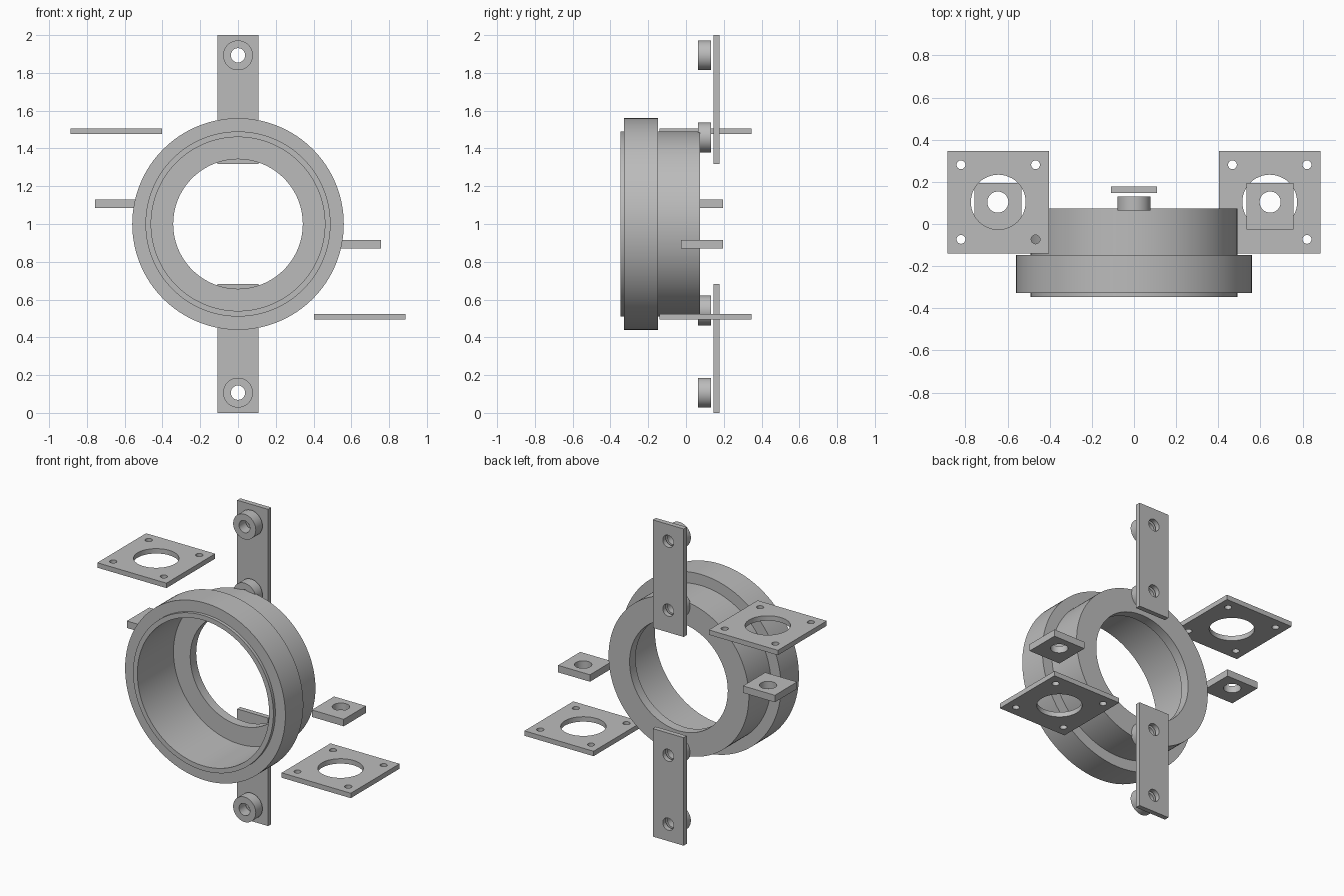
import bpy, bmesh
from math import cos, sin, pi, radians

cube = bpy.data.objects.get("Cube")
if cube:
    bpy.data.objects.remove(cube)

gray = bpy.data.materials.new("plain_gray")
gray.use_nodes = True
gray.diffuse_color = (0.5, 0.5, 0.5, 1)
gray.node_tree.nodes["Principled BSDF"].inputs["Base Color"].default_value = (0.5, 0.5, 0.5, 1)


def finish(name, bm):
    """Turn a bmesh into a shaded, coloured object."""
    bmesh.ops.remove_doubles(bm, verts=bm.verts[:], dist=0.0001)
    bmesh.ops.recalc_face_normals(bm, faces=bm.faces[:])
    mesh = bpy.data.meshes.new(name)
    bm.to_mesh(mesh)
    bm.free()
    mesh.materials.append(gray)
    obj = bpy.data.objects.new(name, mesh)
    bpy.context.collection.objects.link(obj)
    bpy.ops.object.select_all(action='DESELECT')
    obj.select_set(True)
    bpy.context.view_layer.objects.active = obj
    bpy.ops.object.shade_smooth_by_angle(angle=radians(30))
    return obj


def circle(x, y, r, n=48):
    return [(x + r * cos(2 * pi * i / n), y + r * sin(2 * pi * i / n)) for i in range(n)]


def rectangle(x, y, w, h):
    return [(x + a * w / 2, y + b * h / 2) for a, b in ((-1, -1), (1, -1), (1, 1), (-1, 1))]


def sheet(name, outlines, thickness, location, upright=False):
    """Extrude an outline with holes; later outlines cut the first."""
    curve = bpy.data.curves.new(name + "_outline", 'CURVE')
    curve.dimensions = '2D'
    curve.fill_mode = 'BOTH'
    curve.extrude = thickness / 2
    for points in outlines:
        spline = curve.splines.new('POLY')
        spline.points.add(len(points) - 1)
        for p, (x, y) in zip(spline.points, points):
            p.co = (x, y, 0, 1)
        spline.use_cyclic_u = True
    helper = bpy.data.objects.new(name + "_outline", curve)
    bpy.context.collection.objects.link(helper)
    bpy.context.view_layer.update()
    graph = bpy.context.evaluated_depsgraph_get()
    mesh = bpy.data.meshes.new_from_object(helper.evaluated_get(graph))
    bm = bmesh.new()
    bm.from_mesh(mesh)
    bpy.data.objects.remove(helper)
    bpy.data.curves.remove(curve)
    bpy.data.meshes.remove(mesh)
    obj = finish(name, bm)
    obj.location = location
    if upright:
        obj.rotation_euler.x = pi / 2
    return obj


# Ring housing: closed (radius, y) section spun about the y axis
section = [(0.46, -0.347), (0.49, -0.347), (0.49, -0.327), (0.56, -0.327),
           (0.56, -0.148), (0.49, -0.148), (0.49, 0.073), (0.343, 0.073),
           (0.343, 0.013), (0.46, 0.013)]
bm = bmesh.new()
verts = [bm.verts.new((r, y, 0)) for r, y in section]
edges = [bm.edges.new((verts[i - 1], verts[i])) for i in range(len(verts))]
bmesh.ops.spin(bm, geom=verts + edges, cent=(0, 0, 0), axis=(0, 1, 0),
               angle=2 * pi, steps=128, use_merge=True)
finish("ring_housing", bm).location.z = 1

# Every other part appears twice, turned half round about the ring's axis
for side, s in (("upper", 1), ("lower", -1)):
    # Strap with two holes
    sheet(side + "_strap",
          [rectangle(0, 0, 0.216, 0.682), circle(0, s * 0.234, 0.038),
           circle(0, -s * 0.201, 0.038)],
          0.031, (0, 0.162, 1 + s * 0.659), upright=True)
    # Spacers in front of the strap holes
    for place, z in (("outer", 0.893), ("inner", 0.458)):
        sheet(f"{side}_{place}_spacer", [circle(0, 0, 0.079), circle(0, 0, 0.038)],
              0.067, (0, 0.098, 1 + s * z), upright=True)
    # Square mounting plate with a large opening and four corner holes
    corners = [circle(a * 0.177, b * 0.177, 0.021, 24) for a in (-1, 1) for b in (-1, 1)]
    sheet(side + "_mounting_plate",
          [rectangle(0, 0, 0.483, 0.487), circle(0, 0, 0.13)] + corners,
          0.031, (-s * 0.644, 0.104, 1 + s * 0.491))
    # Small block whose hole lines up with the plate opening
    sheet(side + "_small_block",
          [rectangle(0, -0.02, 0.223, 0.222), circle(0, 0, 0.05)],
          0.044, (-s * 0.646, 0.104, 1 + s * 0.108))
